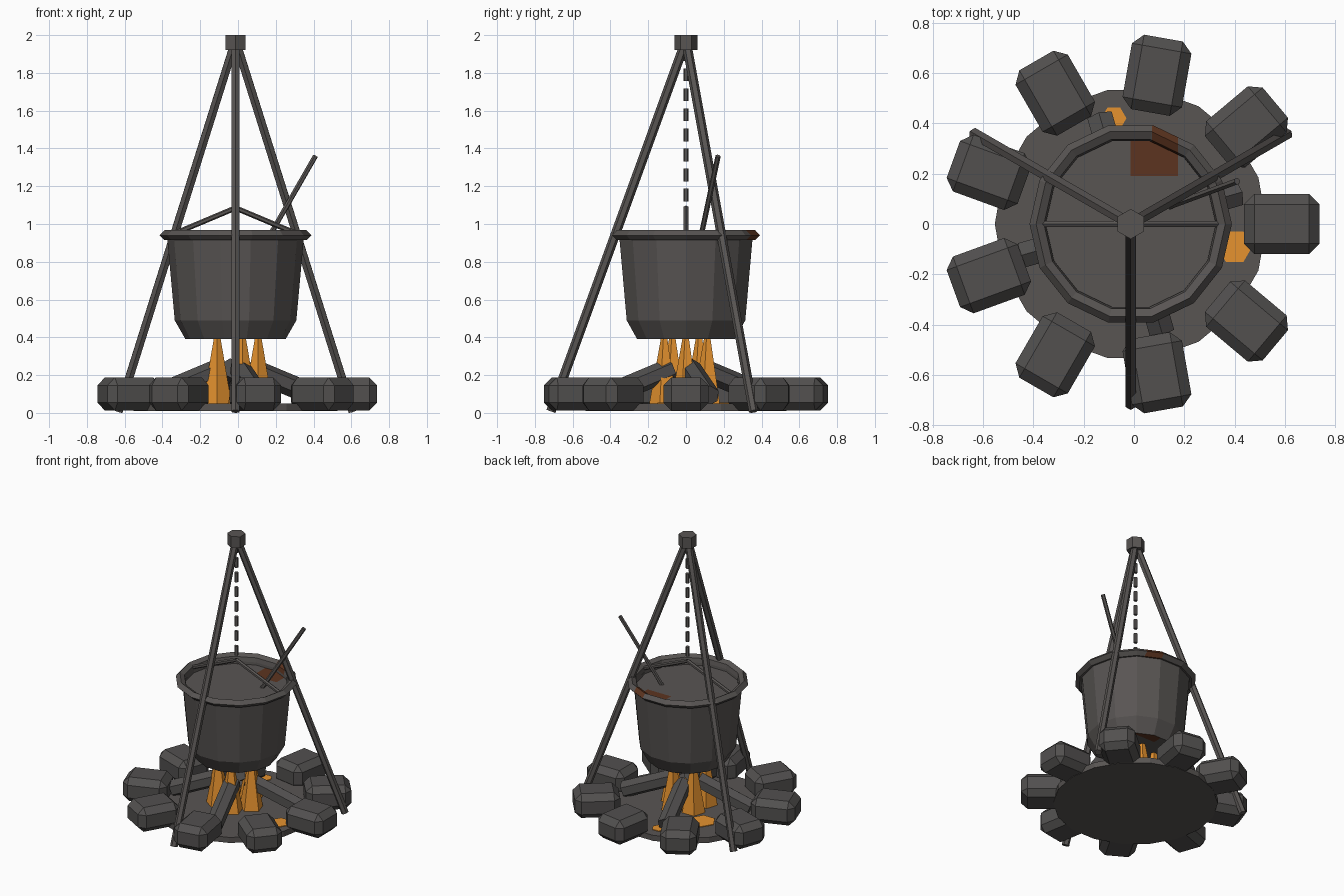
import bpy, bmesh, math
from mathutils import Vector, Matrix

if "Cube" in bpy.data.objects:
    bpy.data.objects.remove(bpy.data.objects["Cube"])

CX = -0.013  # common centre axis


def material(name, rgb):
    m = bpy.data.materials.new(name)
    m.diffuse_color = (*rgb, 1)
    m.use_nodes = True
    m.node_tree.nodes["Principled BSDF"].inputs["Base Color"].default_value = m.diffuse_color
    return m


IRON = material("dark_iron", (0.098, 0.090, 0.086))
STONE = material("grey_stone", (0.084, 0.080, 0.078))
RUST = material("rust_brown", (0.107, 0.034, 0.014))
FIRE = material("flame_orange", (0.79, 0.29, 0.028))


def finish(name, bm, mat):
    bmesh.ops.remove_doubles(bm, verts=bm.verts, dist=1e-5)
    bmesh.ops.recalc_face_normals(bm, faces=bm.faces)
    me = bpy.data.meshes.new(name)
    bm.to_mesh(me)
    bm.free()
    ob = bpy.data.objects.new(name, me)
    me.materials.append(mat)
    bpy.context.collection.objects.link(ob)
    return ob


def lathe(name, profile, sides, mat, phase=0.0, closed=False, center=(CX, 0)):
    bm = bmesh.new()
    rings = []
    for k in range(sides):
        a = phase + 2 * math.pi * k / sides
        rings.append([bm.verts.new((center[0] + r * math.cos(a), center[1] + r * math.sin(a), z))
                      for r, z in profile])
    n = len(profile)
    for k in range(sides):
        p, q = rings[k], rings[(k + 1) % sides]
        for i in range(n if closed else n - 1):
            j = (i + 1) % n
            bm.faces.new((p[i], q[i], q[j], p[j]))
    return finish(name, bm, mat)


def rod(name, a, b, r1, mat, sides=6, r2=None):
    a, b = Vector(a), Vector(b)
    d = b - a
    mtx = Matrix.Translation((a + b) / 2) @ d.to_track_quat('Z', 'Y').to_matrix().to_4x4()
    bm = bmesh.new()
    bmesh.ops.create_cone(bm, cap_ends=True, segments=sides, radius1=r1,
                          radius2=r1 if r2 is None else r2, depth=d.length, matrix=mtx)
    return finish(name, bm, mat)


def paint_rust(ob, x0, x1, y0, flat_only):
    """Cut along the patch borders and colour the faces inside."""
    ob.data.materials.append(RUST)
    bm = bmesh.new()
    bm.from_mesh(ob.data)
    for co, no in (((x0, 0, 0), (1, 0, 0)), ((x1, 0, 0), (1, 0, 0)), ((0, y0, 0), (0, 1, 0))):
        bmesh.ops.bisect_plane(bm, geom=bm.verts[:] + bm.edges[:] + bm.faces[:],
                               plane_co=co, plane_no=no, dist=1e-5)
    bm.normal_update()
    for f in bm.faces:
        c = f.calc_center_median()
        if x0 < c.x < x1 and c.y > y0 and (not flat_only or abs(f.normal.z) > 0.9):
            f.material_index = 1
    bm.to_mesh(ob.data)
    bm.free()


# pot with its contents, and the thick rim
pot = lathe("pot", [(0, 0.39), (0.265, 0.39), (0.322, 0.49), (0.362, 0.93), (0.342, 0.93),
                    (0.34, 0.90), (0, 0.90)], 14, IRON)
paint_rust(pot, CX, 0.175, 0.19, True)
rim = lathe("pot_rim", [(0.402, 0.94), (0.376, 0.967), (0.345, 0.95), (0.338, 0.92), (0.376, 0.914)],
            14, IRON, closed=True)
paint_rust(rim, 0.072, 0.175, 0.19, False)

# pot handle and stirring stick
for side, s in (("left", -1), ("right", 1)):
    rod("handle_" + side, (CX + s * 0.345, 0, 0.94), (CX, 0, 1.085), 0.014, IRON)
rod("stirring_stick", (0.41, 0.17, 1.36), (0.14, 0.07, 0.89), 0.014, IRON)

# chain
for k in range(8):
    z = 1.896 - 0.106 * k
    rod("chain_link_%d" % k, (CX, 0, z - 0.034), (CX, 0, z + 0.034), 0.014, IRON)

# tripod
lathe("tripod_cap", [(0, 1.92), (0.06, 1.92), (0.06, 2.0), (0, 2.0)], 6, IRON, math.pi / 6)
for k in range(3):
    a = math.radians(30 + 120 * k)
    c, s = math.cos(a), math.sin(a)
    rod("tripod_leg_%d" % k, (CX + 0.715 * c, 0.715 * s, 0.008),
        (CX + 0.012 * c, 0.012 * s, 1.94), 0.025, IRON)

# ash bed and stone ring
lathe("ash_bed", [(0, 0.01), (0.54, 0.01), (0.54, 0.05), (0, 0.05)], 18, IRON)
for k in range(9):
    a = math.radians(40 * k)
    bm = bmesh.new()
    bmesh.ops.create_cube(bm, size=1, matrix=Matrix.Diagonal((0.30, 0.24, 0.175, 1)))
    bmesh.ops.bevel(bm, geom=bm.edges[:], offset=0.042, segments=1, affect='EDGES')
    bm.transform(Matrix.Translation((CX + 0.6 * math.cos(a), 0.6 * math.sin(a), 0.1))
                 @ Matrix.Rotation(a, 4, 'Z'))
    finish("ring_stone_%d" % k, bm, STONE)

# leaning logs
for k in range(4):
    a = math.radians(16 + 90 * k)
    c, s = math.cos(a), math.sin(a)
    rod("log_%d" % k, (CX + 0.44 * c, 0.44 * s, 0.09),
        (CX + 0.08 * c, 0.08 * s, 0.235), 0.058, STONE)

# flames and glowing embers
for k in range(5):
    a = math.radians(72 * k)
    x, y = CX + 0.12 * math.cos(a), 0.12 * math.sin(a)
    rod("flame_%d" % k, (x, y, 0.05), (x, y, 0.5), 0.08, FIRE, 5, 0)
for k, (x, y, r) in enumerate([(0.40, -0.09, 0.07), (-0.25, 0.17, 0.09), (-0.08, 0.42, 0.05)]):
    lathe("ember_%d" % k, [(0, 0.048), (r, 0.048), (r, 0.055), (0, 0.055)], 6, FIRE, center=(x, y))
